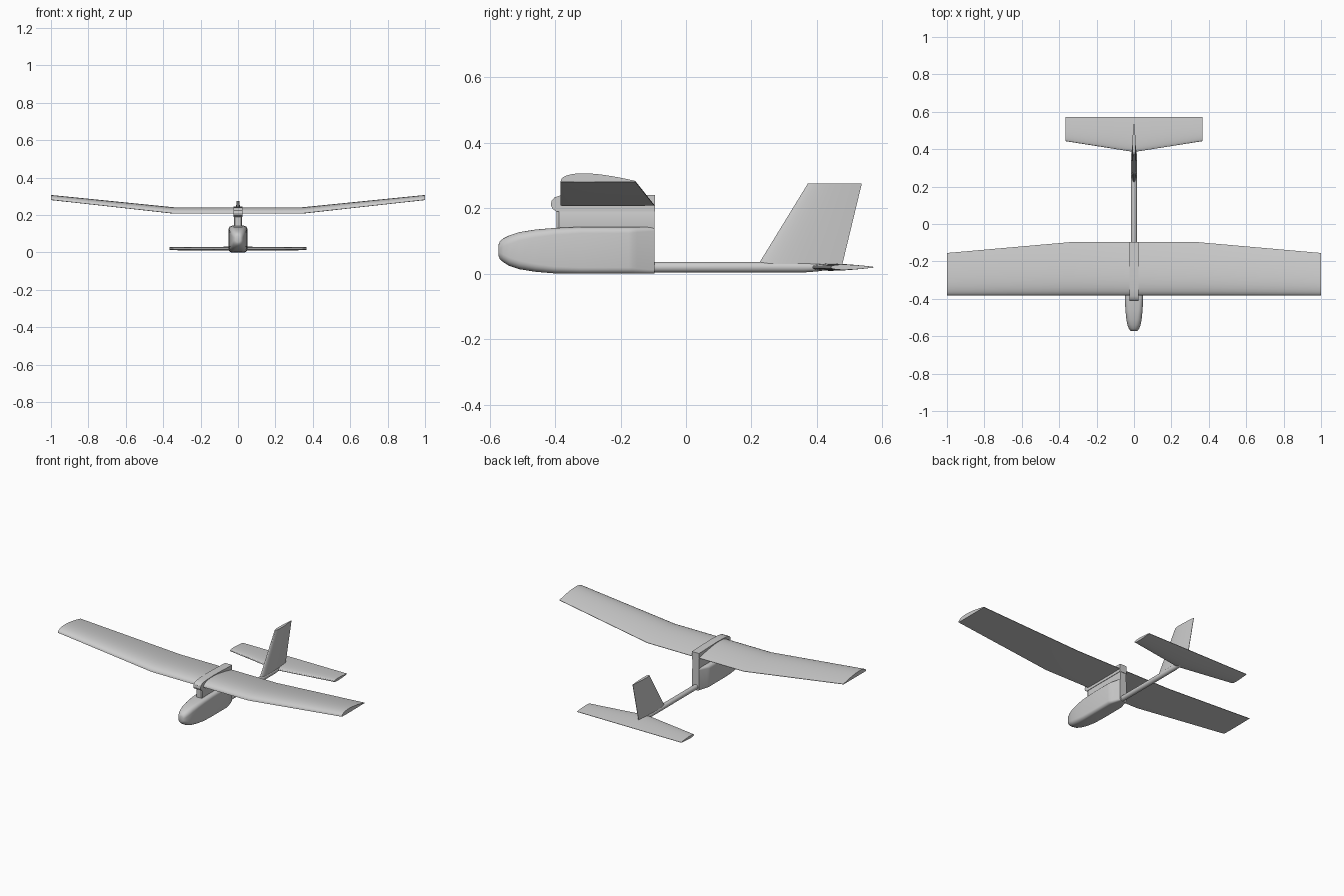
import bpy, bmesh, math
from mathutils import Vector

if "Cube" in bpy.data.objects:
    bpy.data.objects.remove(bpy.data.objects["Cube"])


def loft(name, rings, angle=30):
    """Skin a list of equal-length closed rings and cap both ends."""
    bm = bmesh.new()
    rows = [[bm.verts.new(p) for p in ring] for ring in rings]
    n = len(rows[0])
    for a, b in zip(rows, rows[1:]):
        for i in range(n):
            j = (i + 1) % n
            bm.faces.new((a[i], a[j], b[j], b[i]))
    bm.faces.new(rows[0])
    bm.faces.new(rows[-1])
    bmesh.ops.recalc_face_normals(bm, faces=bm.faces)
    mesh = bpy.data.meshes.new(name)
    bm.to_mesh(mesh)
    bm.free()
    obj = bpy.data.objects.new(name, mesh)
    bpy.context.collection.objects.link(obj)
    bpy.ops.object.select_all(action='DESELECT')
    obj.select_set(True)
    bpy.context.view_layer.objects.active = obj
    bpy.ops.object.shade_smooth_by_angle(angle=math.radians(angle))
    return obj


def foil(front, back, up, down, n=16):
    """Airfoil outline as (chord position, height) pairs."""
    def half(t):
        # blunt leading edge, thin trailing edge, peak scaled to 1
        return (1.4845 * t**.5 - .63 * t - 1.758 * t*t + 1.4215 * t**3 - .5075 * t**4) * 2
    ts = [(1 - math.cos(math.pi * i / n)) / 2 for i in range(n + 1)]
    top = [(front + (back - front) * t, up * half(t) + .001) for t in reversed(ts)]
    low = [(front + (back - front) * t, -down * half(t) - .001) for t in ts]
    return top + low


def rounded(y, w, z0, z1, r, seg=5):
    """Rounded rectangle in the xz plane at station y."""
    r = min(r, w * .95, (z1 - z0) * .48)
    pts = []
    for cx, cz, a0 in ((w - r, z1 - r, 0), (r - w, z1 - r, 90),
                       (r - w, z0 + r, 180), (w - r, z0 + r, 270)):
        for i in range(seg + 1):
            a = math.radians(a0 + 90 * i / seg)
            pts.append((cx + r * math.cos(a), y, cz + r * math.sin(a)))
    return pts


# Fuselage pod with blunt nose and sides pinched in at the rear
pod = [(-.573, .014, .055, .088, .014), (-.569, .021, .045, .099, .02),
       (-.558, .028, .035, .108, .024), (-.54, .035, .024, .117, .026),
       (-.51, .041, .014, .127, .026), (-.46, .046, .006, .135, .024),
       (-.40, .049, .001, .140, .021), (-.32, .05, 0, .143, .019),
       (-.175, .05, 0, .143, .019), (-.163, .048, 0, .143, .018),
       (-.15, .043, 0, .143, .016), (-.097, .024, 0, .143, .012)]
loft("fuselage_pod", [rounded(*s) for s in pod])

# Pylon between pod and wing
pylon = [(-.395, .017), (-.388, .022), (-.15, .022), (-.097, .022)]
loft("wing_pylon", [rounded(y, w, .12, .2, .003, 2) for y, w in pylon])

# Saddle clamped around the wing centre
profile = [(-.395, .19), (-.408, .198), (-.413, .21), (-.411, .223), (-.402, .233),
           (-.385, .239), (-.35, .243), (-.28, .245), (-.20, .243),
           (-.15, .241), (-.095, .240), (-.095, .19)]
loft("wing_saddle", [[(x, y, z) for y, z in profile] for x in (-.025, .025)])

# Flat-bottomed main wing with raised, tapered outer panels
panels = [(-1, -.155, .28, .024), (-.34, -.097, .207, .031),
          (.34, -.097, .207, .031), (1, -.155, .28, .024)]
loft("main_wing", [[(x, y, z + .002 + h) for y, h in foil(-.383, te, t, .001)]
                   for x, te, z, t in panels])

# Tail boom, round front end and tapered rear
boom = [(-.123, .004), (-.119, .010), (-.111, .0145), (-.10, .016),
        (.36, .016), (.40, .013), (.45, .006)]
loft("tail_boom", [[(r * math.cos(a), y, .02 + r * math.sin(a))
                    for a in [math.tau * i / 24 for i in range(24)]] for y, r in boom])

# Horizontal stabilizer
stab = [(-.367, .443, .007), (0, .385, .010), (.367, .443, .007)]
loft("horizontal_stabilizer", [[(x, y, .02 + h) for y, h in foil(le, .573, t, t)]
                               for x, le, t in stab])

# Swept vertical fin
fin = [(.03, .222, .478, .012), (.275, .372, .537, .008)]
loft("vertical_fin", [[(h, y, z) for y, h in foil(le, te, t, t)]
                      for z, le, te, t in fin])
